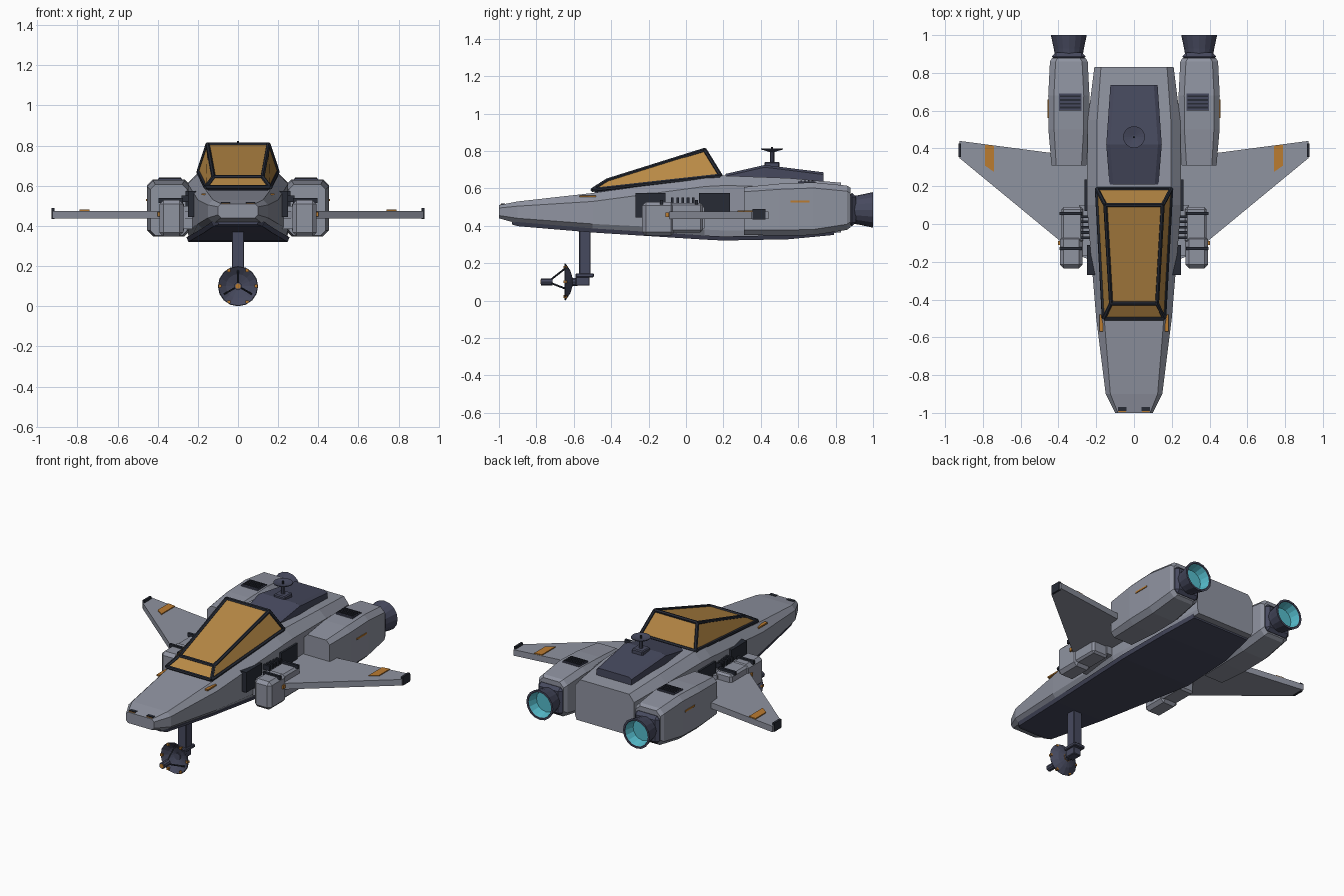
import bpy, bmesh, math
from mathutils import Vector

if "Cube" in bpy.data.objects:
    bpy.data.objects.remove(bpy.data.objects["Cube"])

def mat(name, rgb):
    m = bpy.data.materials.new(name)
    m.diffuse_color = (*rgb, 1)
    m.use_nodes = True
    m.node_tree.nodes["Principled BSDF"].inputs["Base Color"].default_value = m.diffuse_color
    return m

GREY = mat("hull grey", (.275, .292, .352))
DARK = mat("dark slate", (.062, .067, .112))
BLACK = mat("near black trim", (.02, .024, .036))
GLASS = mat("amber glass", (.48, .25, .06))
ORANGE = mat("orange marking", (.50, .20, .03))
CYAN = mat("engine cyan", (.09, .50, .60))

def finish(name, bm, m):
    bmesh.ops.recalc_face_normals(bm, faces=bm.faces)
    me = bpy.data.meshes.new(name)
    bm.to_mesh(me)
    bm.free()
    me.materials.append(m)
    ob = bpy.data.objects.new(name, me)
    bpy.context.collection.objects.link(ob)
    return ob

def loft(name, rings, m, caps=(True, True)):
    """Skin a list of closed rings with the same point count."""
    bm = bmesh.new()
    vs = [[bm.verts.new(p) for p in r] for r in rings]
    n = len(vs[0])
    for a, b in zip(vs, vs[1:]):
        for i in range(n):
            bm.faces.new((a[i], a[(i + 1) % n], b[(i + 1) % n], b[i]))
    if caps[0]:
        bm.faces.new(vs[0])
    if caps[1]:
        bm.faces.new(vs[-1])
    return finish(name, bm, m)

def box(name, x, y, z, m, bevel=0):
    bm = bmesh.new()
    bmesh.ops.create_cube(bm, size=1)
    for v in bm.verts:
        v.co = [(a + b) / 2 + c * abs(b - a) for (a, b), c in zip((x, y, z), v.co)]
    if bevel:
        bmesh.ops.bevel(bm, geom=bm.edges[:], offset=bevel, segments=1, affect='EDGES')
    return finish(name, bm, m)

def sbox(name, s, x, y, z, m, bevel=0):
    return box(name, (s * x[0], s * x[1]), y, z, m, bevel)

def lathe(name, prof, c, axis, m, n=16, caps=(True, True)):
    """Revolve (radius, height) points about the y or z axis through c."""
    rings = []
    for r, h in prof:
        ring = []
        for i in range(n):
            a = 2 * math.pi * i / n
            u, w = r * math.cos(a), r * math.sin(a)
            ring.append((c[0] + u, h, c[1] + w) if axis == 'y' else (c[0] + u, c[1] + w, h))
        rings.append(ring)
    return loft(name, rings, m, caps)

def bar(name, a, b, r, m, n=4):
    a, b = Vector(a), Vector(b)
    d = (b - a).normalized()
    u = d.orthogonal().normalized()
    w = d.cross(u)
    off = [u * r * math.cos(t) + w * r * math.sin(t)
           for t in (2 * math.pi * (i + .5) / n for i in range(n))]
    return loft(name, [[a + o for o in off], [b + o for o in off]], m)

def prism(name, pts, z0, z1, m):
    return loft(name, [[(x, y, z0) for x, y in pts], [(x, y, z1) for x, y in pts]], m)

# Fuselage: y, half widths (top, side, bottom), heights (bottom, lower, upper, top)
hull = [(-1, .085, .10, .085, .44, .455, .495, .51),
        (-.9, .125, .15, .12, .412, .44, .505, .53),
        (-.5, .158, .2, .17, .378, .41, .53, .575),
        (.1, .195, .25, .235, .34, .38, .61, .66),
        (.2, .195, .25, .245, .335, .375, .615, .668),
        (.55, .195, .245, .235, .342, .375, .61, .655),
        (.83, .175, .21, .20, .365, .39, .585, .63)]
rings = []
for y, t, w, b, z0, z1, z2, z3 in hull:
    half = [(b, z0), (w, z1), (w, z2), (t, z3)]
    rings.append([(x, y, z) for x, z in half] + [(-x, y, z) for x, z in reversed(half)])
loft("fuselage", rings, GREY)

# Dark belly plate following the hull bottom
belly = []
for y, t, w, b, z0, *_ in hull:
    y = max(-.93, min(.79, y))
    z = z0 if y > -.93 else .421
    b = b + .012 if y > -.93 else .105
    belly.append([(b - .01, y, z - .014), (b, y, z + .008), (-b, y, z + .008), (.01 - b, y, z - .014)])
loft("belly_plate", belly, DARK)

# Canopy glass with its edge frame
def quad(w, y, z):
    return [(-w, y, z), (w, y, z)]
base_f, scr_t = quad(.16, -.5, .592), quad(.122, -.42, .643)
roof_r, base_r = quad(.152, .1, .806), quad(.197, .185, .668)
bm = bmesh.new()
V = [bm.verts.new(p) for p in base_f + scr_t + roof_r + base_r]
for f in ((0, 1, 3, 2), (2, 3, 5, 4), (4, 5, 7, 6), (0, 2, 4, 6), (1, 3, 5, 7), (0, 1, 7, 6)):
    bm.faces.new([V[i] for i in f])
finish("canopy_glass", bm, GLASS)
loops = [base_f, scr_t, roof_r, base_r]
for i, p in enumerate(loops):
    bar(f"canopy_cross_bar_{i}", p[0], p[1], .011, BLACK, 6)
for k in (0, 1):
    for i in range(4):
        bar(f"canopy_side_bar_{k}_{i}", loops[i][k], loops[(i + 1) % 4][k], .011, BLACK, 6)
# Sill closing the canopy onto the hull
loft("canopy_sill", [[(-.15, -.49, .56), (.15, -.49, .56), (.15, -.49, .59), (-.15, -.49, .59)],
                     [(-.188, .18, .64), (.188, .18, .64), (.188, .18, .667), (-.188, .18, .667)]], DARK)

# Dorsal cover and small top antenna
loft("dorsal_cover", [[(-w, y, z0), (w, y, z0), (w, y, z1 - .012), (w - .02, y, z1),
                       (.02 - w, y, z1), (-w, y, z1 - .012)]
                      for y, w, z0, z1 in ((.21, .13, .64, .677), (.42, .147, .64, .725),
                                           (.735, .125, .625, .686))], DARK)
box("antenna_base", (-.04, .04), (.42, .5), (.705, .742), DARK, .006)
lathe("antenna_mast", [(.012, .73), (.012, .8)], (0, .46), 'z', DARK, 8)
lathe("antenna_dish", [(.015, .795), (.058, .808), (.058, .813), (.012, .803)], (0, .46), 'z', DARK)
lathe("antenna_tip", [(.006, .8), (.006, .822)], (0, .46), 'z', BLACK, 6)

# Chin sensor: post, arm, dish, feed and struts
box("sensor_post", (-.031, .031), (-.572, -.51), (.13, .4), DARK, .004)
box("sensor_collar", (-.04, .04), (-.59, -.493), (.124, .145), DARK, .004)
box("sensor_arm", (-.028, .028), (-.59, -.515), (.08, .13), DARK, .004)
lathe("sensor_hub", [(.022, -.62), (.022, -.58)], (0, .1), 'y', DARK, 10)
lathe("sensor_hub_ring", [(.025, -.613), (.025, -.606)], (0, .1), 'y', ORANGE, 10)
lathe("sensor_dish", [(.02, -.606), (.06, -.618), (.1, -.645), (.097, -.65), (.06, -.626), (.02, -.613)],
      (0, .1), 'y', DARK)
lathe("sensor_feed", [(.02, -.775), (.02, -.715)], (0, .1), 'y', DARK, 10)
lathe("sensor_feed_tip", [(.013, -.779), (.013, -.774)], (0, .1), 'y', ORANGE, 10)
for i in range(3):
    a = math.pi / 2 + i * math.tau / 3
    c, s = math.cos(a), math.sin(a)
    bar(f"sensor_strut_{i}", (.08 * c, -.635, .1 + .08 * s), (.014 * c, -.72, .1 + .014 * s), .005, BLACK)
for i in range(6):
    a = i * math.tau / 6
    x, z = .09 * math.cos(a), .1 + .09 * math.sin(a)
    box(f"sensor_rim_light_{i}", (x - .008, x + .008), (-.655, -.637), (z - .007, z + .007), ORANGE)

for s, side in ((-1, "left"), (1, "right")):
    # Engine nacelle
    rings = []
    for y, w, z0, z1, k in ((.31, .092, .352, .607, .025), (.5, .108, .347, .625, .03),
                            (.68, .109, .35, .632, .03), (.86, .1, .378, .615, .03), (.88, .088, .392, .603, .03)):
        ring = [(w - k, z0), (w, z0 + k), (w, z1 - k), (w - k, z1),
                (k - w, z1), (-w, z1 - k), (-w, z0 + k), (k - w, z0)]
        rings.append([(s * (.345 + x), y, z) for x, z in ring])
    loft(f"{side}_nacelle", rings, GREY)
    sbox(f"{side}_nozzle_flange", s, (.257, .433), (.865, .908), (.397, .575), DARK, .02)
    lathe(f"{side}_nozzle", [(.075, .9), (.08, .93), (.095, 1), (.083, 1), (.07, .93)],
          (s * .345, .485), 'y', DARK)
    lathe(f"{side}_engine_glow", [(.081, .996), (.068, .935)], (s * .345, .485), 'y', CYAN, 16, (False, True))
    # Nacelle vent and side marking
    sbox(f"{side}_nacelle_vent", s, (.278, .398), (.6, .692), (.615, .637), DARK)
    for i in range(4):
        y = .612 + i * .02
        sbox(f"{side}_vent_rib_{i}", s, (.283, .393), (y, y + .009), (.63, .642), BLACK)
    sbox(f"{side}_nacelle_marking", s, (.448, .458), (.56, .66), (.524, .534), ORANGE)

    # Wing slab, stripe, tip light and leading edge light
    prism(f"{side}_wing", [(s * x, y) for x, y in ((.2, -.2), (.3, -.165), (.925, .35), (.925, .44), (.2, .345))],
          .436, .475, GREY)
    prism(f"{side}_wing_stripe", [(s * x, y) for x, y in ((.74, .275), (.79, .31), (.79, .42), (.74, .413))],
          .474, .481, ORANGE)
    sbox(f"{side}_wing_tip", s, (.915, .929), (.355, .425), (.434, .49), BLACK)
    sbox(f"{side}_root_light", s, (.385, .402), (-.11, -.09), (.448, .47), ORANGE)

    # Wing root pod, mount and grab bar
    sbox(f"{side}_pod_front", s, (.272, .392), (-.235, -.06), (.348, .528), GREY, .02)
    sbox(f"{side}_pod_rear", s, (.27, .385), (-.1, .09), (.365, .522), GREY, .012)
    sbox(f"{side}_pod_mount", s, (.2, .29), (-.17, .1), (.385, .5), GREY)
    for j, y in enumerate((-.13, .055)):
        sbox(f"{side}_pod_clamp_{j}", s, (.275, .395), (y - .008, y + .008), (.515, .538), BLACK)
    # Dark hull side panels and vent slats
    sbox(f"{side}_front_panel", s, (.2, .248), (-.27, -.11), (.445, .575), BLACK)
    sbox(f"{side}_rear_panel", s, (.235, .262), (.07, .235), (.455, .575), BLACK)
    for i in range(5):
        y = -.08 + i * .028
        sbox(f"{side}_hull_slat_{i}", s, (.225, .282), (y, y + .014), (.52, .552), BLACK)

    # Nose markings and lamps
    sbox(f"{side}_nose_marking", s, (.163, .183), (-.57, -.48), (.553, .562), ORANGE)
    sbox(f"{side}_nose_lamp", s, (.04, .085), (-.99, -.968), (.5, .519), BLACK)
    sbox(f"{side}_nose_lamp_face", s, (.042, .083), (-.995, -.989), (.503, .514), ORANGE)
